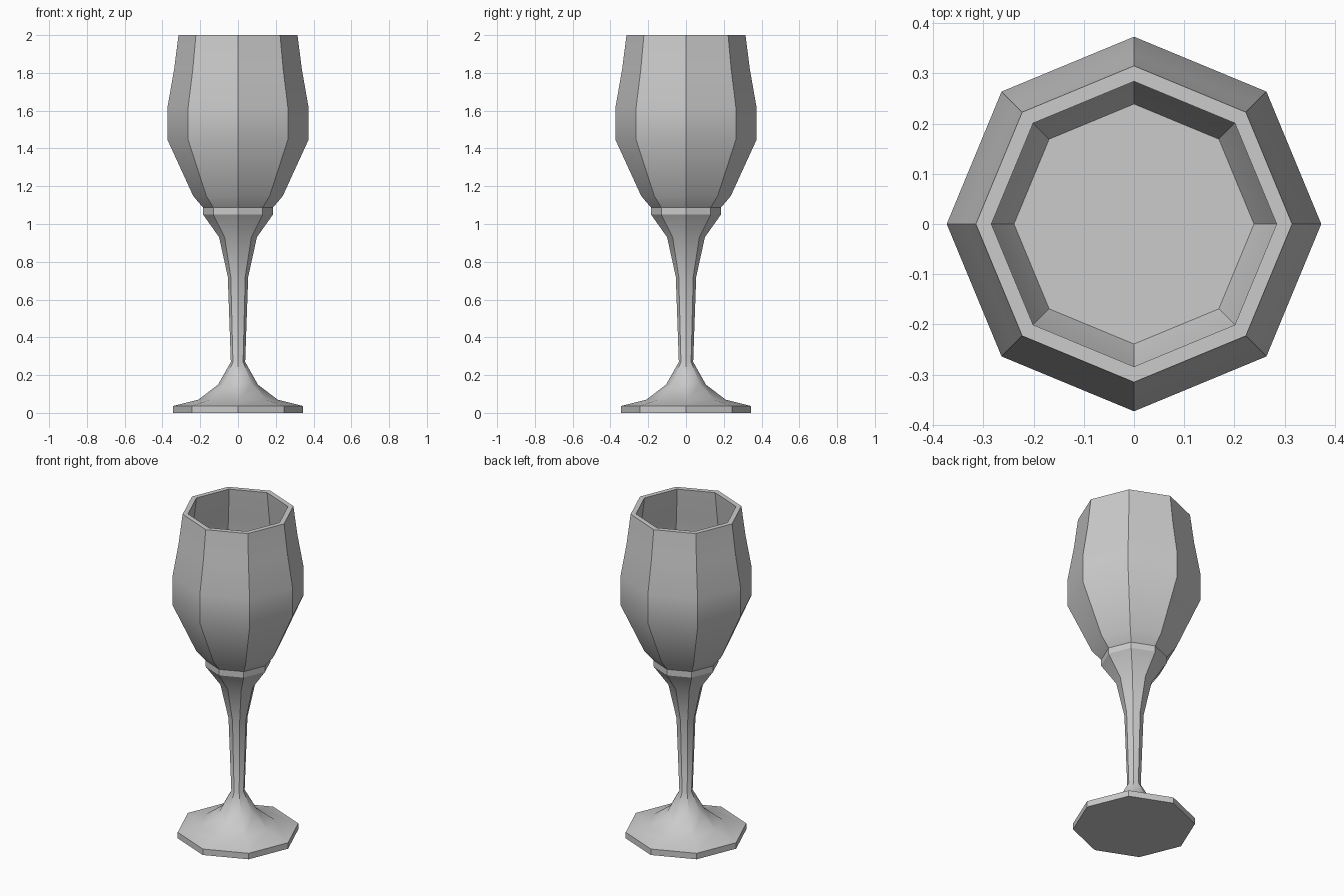
import bpy, bmesh
from math import cos, sin, pi, radians

if "Cube" in bpy.data.objects:
    bpy.data.objects.remove(bpy.data.objects["Cube"])

SIDES = 8


def lathe(name, profile, cap_start=False, cap_end=False):
    """Revolve an (r, z) profile into an eight-sided shell."""
    bm = bmesh.new()
    rings = [[bm.verts.new((r * cos(2 * pi * i / SIDES), r * sin(2 * pi * i / SIDES), z))
              for i in range(SIDES)] for r, z in profile]
    for a, b in zip(rings, rings[1:]):
        for i in range(SIDES):
            j = (i + 1) % SIDES
            bm.faces.new((a[i], a[j], b[j], b[i]))
    if cap_start:
        bm.faces.new(rings[0][::-1])
    if cap_end:
        bm.faces.new(rings[-1])
    mesh = bpy.data.meshes.new(name)
    bm.to_mesh(mesh)
    bm.free()
    obj = bpy.data.objects.new(name, mesh)
    bpy.context.collection.objects.link(obj)
    bpy.ops.object.select_all(action='DESELECT')
    obj.select_set(True)
    bpy.context.view_layer.objects.active = obj
    bpy.ops.object.shade_smooth_by_angle(angle=radians(30))
    return obj


# Foot, stem and collar, open where the bowl joins
lathe("foot_and_stem", [
    (0.343, 0), (0.343, 0.037), (0.21, 0.07), (0.105, 0.15), (0.038, 0.27),
    (0.054, 0.72), (0.10, 0.93), (0.185, 1.05), (0.185, 1.087)], cap_start=True)

# Bowl: outside wall, rim, inside wall and floor
lathe("bowl", [
    (0.185, 1.087), (0.237, 1.148), (0.373, 1.445), (0.373, 1.62),
    (0.338, 1.82), (0.315, 2.0), (0.284, 2.0), (0.307, 1.82),
    (0.341, 1.615), (0.341, 1.452), (0.239, 1.215)], cap_end=True)
